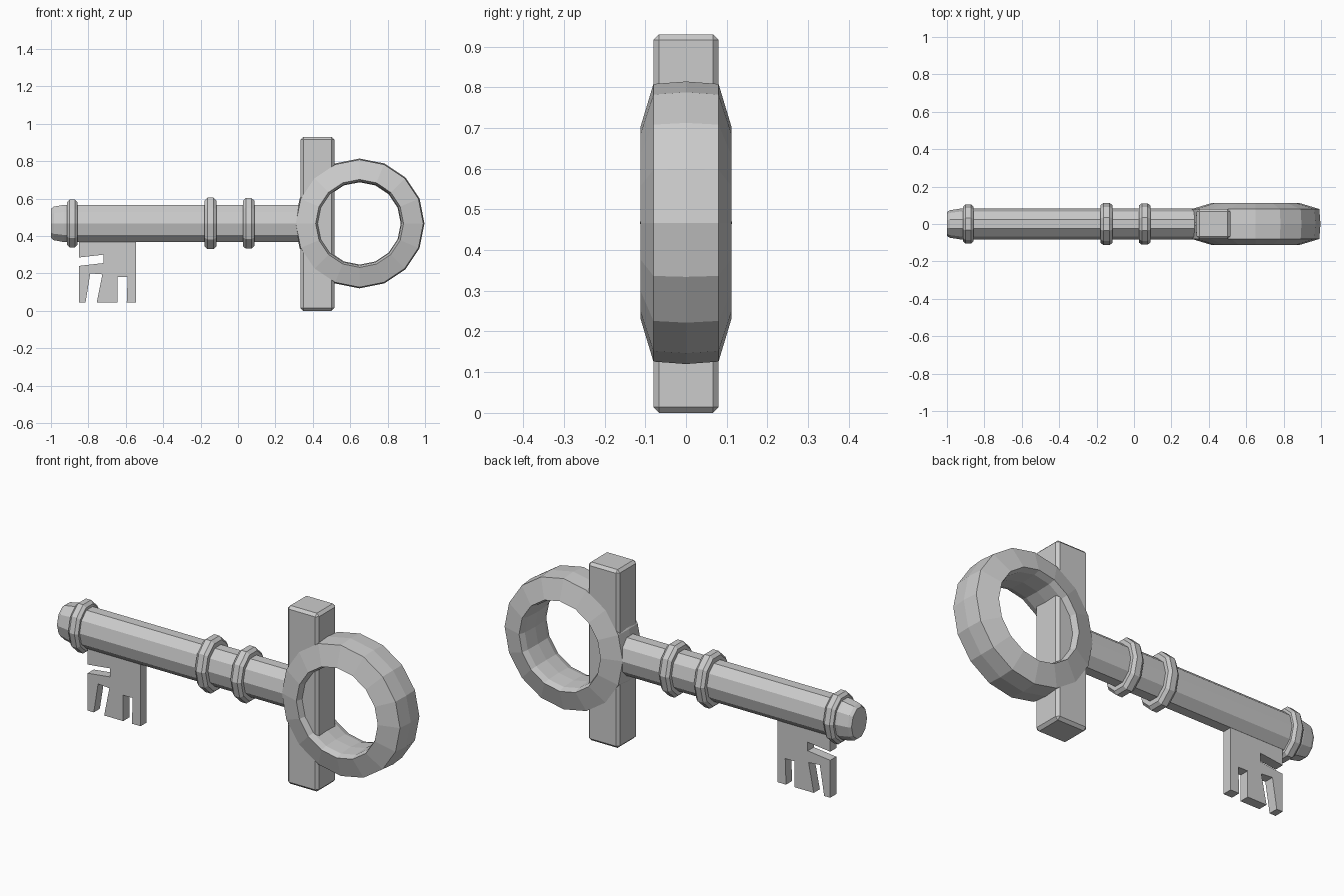
import bpy, bmesh
from math import sin, cos, pi

if "Cube" in bpy.data.objects:
    bpy.data.objects.remove(bpy.data.objects["Cube"])

Z = 0.467  # height of the key's axis


def make(name, bm):
    bmesh.ops.recalc_face_normals(bm, faces=bm.faces[:])
    me = bpy.data.meshes.new(name)
    bm.to_mesh(me)
    bm.free()
    ob = bpy.data.objects.new(name, me)
    bpy.context.collection.objects.link(ob)
    return ob


def lathe(name, profile, sides, place, closed):
    """Revolve (along, radius) points; place maps them to 3D."""
    bm = bmesh.new()
    rings = [[bm.verts.new(place(h, r, 2 * pi * k / sides)) for k in range(sides)]
             for h, r in profile]
    pairs = list(zip(rings, rings[1:]))
    if closed:
        pairs.append((rings[-1], rings[0]))
    else:
        bm.faces.new(rings[0])
        bm.faces.new(rings[-1])
    for a, b in pairs:
        for k in range(sides):
            j = (k + 1) % sides
            bm.faces.new((a[k], a[j], b[j], b[k]))
    return make(name, bm)


def along_x(h, r, a):  # flattened ten-sided section
    return (h, 0.78 * r * cos(a), Z + r * sin(a))


def along_y(h, r, a):
    return (0.65 + r * cos(a), h, Z + r * sin(a))


# Shaft with rounded tip
lathe("shaft", [(-1.0, 0.082), (-0.985, 0.094), (-0.93, 0.105), (0.42, 0.105)],
      10, along_x, False)

# Collars
for name, x, w, r in (("tip_collar", -0.886, 0.029, 0.134),
                      ("middle_collar", -0.147, 0.031, 0.145),
                      ("bow_collar", 0.057, 0.031, 0.142)):
    lathe(name, [(x - w, 0.095), (x - w, r - 0.015), (x - w / 2, r),
                 (x + w / 2, r), (x + w, r - 0.015), (x + w, 0.095)],
          10, along_x, True)

# Bow ring
lathe("bow_ring", [(0, 0.347), (0.08, 0.341), (0.112, 0.235), (0.08, 0.224), (0, 0.22),
                   (-0.08, 0.224), (-0.112, 0.235), (-0.08, 0.341)], 16, along_y, True)

# Crossbar with chamfered edges
bm = bmesh.new()
bmesh.ops.create_cube(bm, size=1)
for v in bm.verts:
    v.co = (0.425 + v.co.x * 0.18, v.co.y * 0.16, 0.465 + v.co.z * 0.93)
bmesh.ops.bevel(bm, geom=bm.edges[:], offset=0.014, segments=1, affect='EDGES')
make("crossbar", bm)

# Toothed bit
outline = [(-0.85, 0.42), (-0.85, 0.285), (-0.72, 0.30), (-0.72, 0.255), (-0.85, 0.24),
           (-0.85, 0.045), (-0.815, 0.045), (-0.79, 0.20), (-0.725, 0.195),
           (-0.755, 0.045), (-0.645, 0.045), (-0.645, 0.18), (-0.59, 0.18),
           (-0.595, 0.045), (-0.545, 0.045), (-0.545, 0.42)]
bm = bmesh.new()
face = bm.faces.new([bm.verts.new((x, -0.025, z)) for x, z in outline])
ext = bmesh.ops.extrude_face_region(bm, geom=[face])
bmesh.ops.translate(bm, vec=(0, 0.05, 0),
                    verts=[g for g in ext["geom"] if isinstance(g, bmesh.types.BMVert)])
make("bit", bm)
